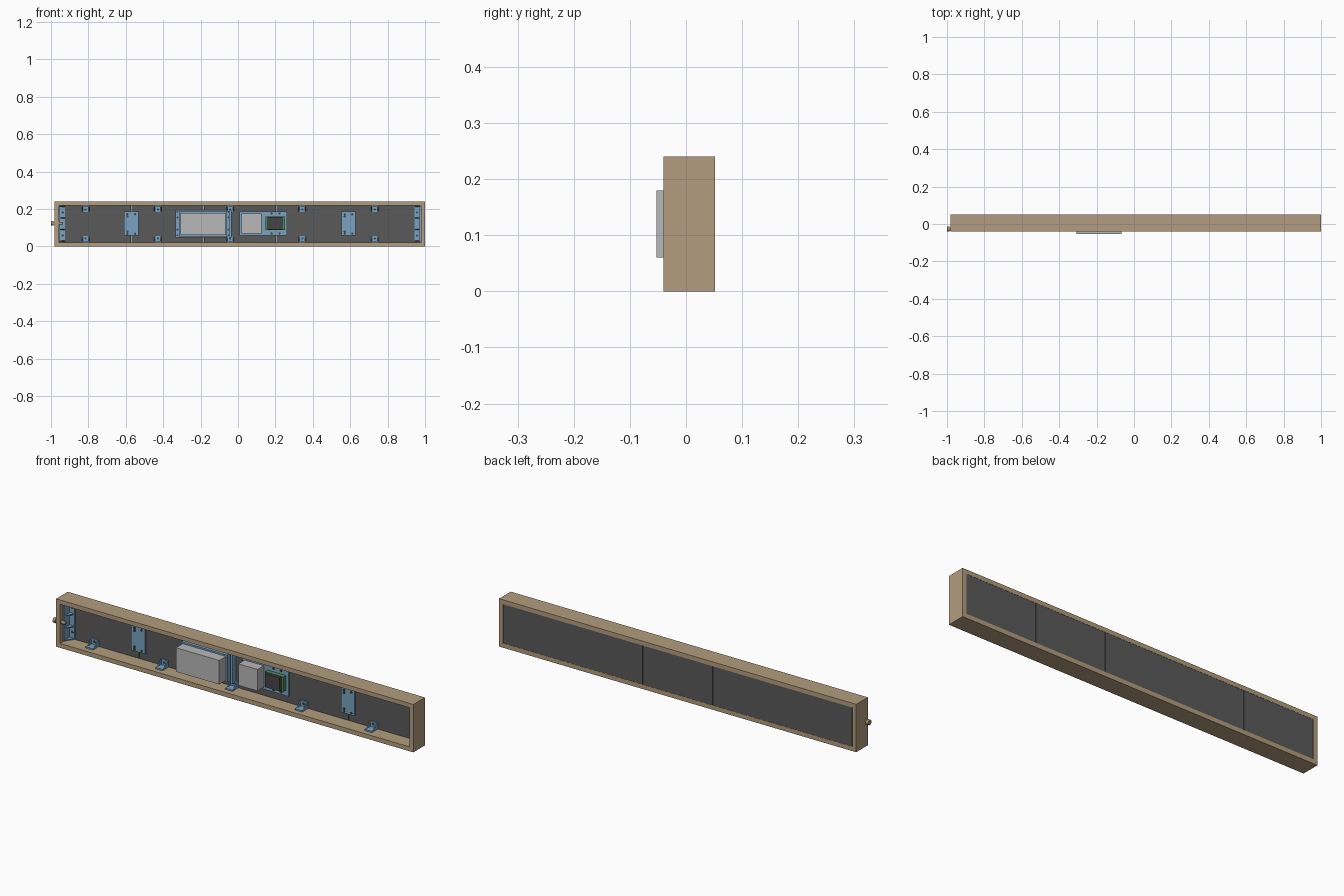
import bpy, bmesh, math
from mathutils import Matrix, Vector

old = bpy.data.objects.get("Cube")
if old:
    bpy.data.objects.remove(old, do_unlink=True)


def material(name, r, g, b):
    m = bpy.data.materials.new(name)
    m.use_nodes = True
    m.diffuse_color = (r, g, b, 1)
    m.node_tree.nodes["Principled BSDF"].inputs["Base Color"].default_value = (r, g, b, 1)
    return m


WOOD = material("wood tan", 0.45, 0.34, 0.21)
PANEL = material("panel charcoal", 0.10, 0.10, 0.10)
BLUE = material("bracket blue", 0.19, 0.36, 0.53)
GREY = material("case grey", 0.48, 0.48, 0.48)
GREEN = material("board green", 0.09, 0.25, 0.10)
DARK = material("chip dark", 0.06, 0.06, 0.06)
BRASS = material("knob brown", 0.40, 0.26, 0.15)


def finish(name, bm, mat):
    bmesh.ops.recalc_face_normals(bm, faces=bm.faces)
    me = bpy.data.meshes.new(name)
    bm.to_mesh(me)
    bm.free()
    me.materials.append(mat)
    ob = bpy.data.objects.new(name, me)
    bpy.context.collection.objects.link(ob)
    return ob


def add_box(bm, x0, x1, y0, y1, z0, z1):
    size = Vector((x1 - x0, y1 - y0, z1 - z0))
    mid = Vector((x0 + x1, y0 + y1, z0 + z1)) / 2
    bmesh.ops.create_cube(bm, size=1, matrix=Matrix.Translation(mid) @ Matrix.Diagonal((*size, 1)))


def boxes(name, mat, *items):
    bm = bmesh.new()
    for it in items:
        add_box(bm, *it)
    return finish(name, bm, mat)


def rods(name, mat, axis, radius, depth, points, sides=16):
    """Cylinders along one axis, centred on the points."""
    bm = bmesh.new()
    turn = Matrix.Rotation(math.pi / 2, 4, 'Y' if axis == 'X' else 'X')
    for p in points:
        bmesh.ops.create_cone(bm, cap_ends=True, segments=sides, radius1=radius, radius2=radius,
                              depth=depth, matrix=Matrix.Translation(p) @ turn)
    return finish(name, bm, mat)


def prism(bm, pts, shift):
    """Extrude a flat polygon along a vector."""
    f = bm.faces.new([bm.verts.new(p) for p in pts])
    new = bmesh.ops.extrude_face_region(bm, geom=[f], use_keep_orig=True)["geom"]
    bmesh.ops.translate(bm, vec=shift, verts=[v for v in new if isinstance(v, bmesh.types.BMVert)])


# Outer dimensions
L, R, F, B, H, T = -0.98, 1.0, -0.04, 0.052, 0.24, 0.022
MID = H / 2
PF = 0.034          # front surface of the display panels

# Wooden frame
boxes("frame_rails", WOOD, (L, R, F, B, 0, T), (L, R, F, B, H - T, H))
boxes("frame_ends", WOOD, (L, L + T, F, B, T, H - T), (R - T, R, F, B, T, H - T))

# Five display panels with narrow seams
pitch = (R - L - 2 * T) / 5
for i in range(5):
    x = L + T + i * pitch
    boxes(f"display_panel_{i + 1}", PANEL,
          (x + 0.001, x + pitch - 0.001, PF, B - 0.001, T, H - T))

# Flat joining plates over two seams
for label, i in (("right", 1), ("left", 4)):
    x = L + T + i * pitch
    boxes(f"joining_plate_{label}", BLUE, (x - 0.038, x + 0.038, 0.024, PF, 0.058, 0.187))
    rods(f"joining_plate_screws_{label}", DARK, 'Y', 0.006, 0.004,
         [(x + sx * 0.02, 0.023, MID + sz) for sx in (-1, 1) for sz in (-0.052, -0.04, 0.04, 0.052)
          if (sx > 0) == (abs(sz) > 0.045) or abs(sz) > 0.045])

# Small angle brackets along the top and bottom rails
for i in range(5):
    x = -0.815 + i * 0.3865
    for label, z, s in (("bottom", T, 1), ("top", H - T, -1)):
        bm = bmesh.new()
        lo, hi = sorted((z, z + s * 0.007))
        add_box(bm, x - 0.02, x + 0.02, -0.014, PF, lo, hi)
        lo, hi = sorted((z, z + s * 0.034))
        add_box(bm, x - 0.02, x + 0.02, PF - 0.008, PF, lo, hi)
        for gx in (x - 0.02, x + 0.015):
            prism(bm, [(gx, PF - 0.008, z + s * 0.007), (gx, PF - 0.008, z + s * 0.03),
                       (gx, 0.004, z + s * 0.007)], (0.005, 0, 0))
        finish(f"rail_bracket_{label}_{i + 1}", bm, BLUE)
        rods(f"rail_bracket_screw_{label}_{i + 1}", DARK, 'Y', 0.006, 0.003,
             [(x, PF - 0.008, z + s * 0.021)])

# Tall ribbed corner brackets at both ends
for label, x, s in (("right", L + T, 1), ("left", R - T, -1)):
    bm = bmesh.new()
    z0, z1 = T + 0.004, H - T - 0.002
    a, b = sorted((x, x + s * 0.007))
    add_box(bm, a, b, -0.018, PF, z0, z1)
    a, b = sorted((x, x + s * 0.034))
    add_box(bm, a, b, PF - 0.008, PF, z0, z1)
    for k in range(4):
        gz = z0 + k * (z1 - z0 - 0.005) / 3
        prism(bm, [(x + s * 0.007, PF - 0.008, gz), (x + s * 0.033, PF - 0.008, gz),
                   (x + s * 0.007, -0.016, gz)], (0, 0, 0.005))
    finish(f"end_bracket_{label}", bm, BLUE)
    rods(f"end_bracket_screws_{label}", DARK, 'Y', 0.006, 0.003,
         [(x + s * 0.021, PF - 0.008, MID + d) for d in (-0.062, 0.062)])

# Power supply in its walled tray
px0, px1, pz0, pz1 = -0.307, -0.067, 0.06, 0.18
w = 0.008
boxes("power_tray", BLUE,
      (-0.334, -0.035, 0.024, PF, 0.048, 0.195),
      (px0 - w, px0, 0, 0.024, pz0 - w, pz1 + w), (px1, px1 + w, 0, 0.024, pz0 - w, pz1 + w),
      (px0, px1, 0, 0.024, pz0 - w, pz0), (px0, px1, 0, 0.024, pz1, pz1 + w),
      (-0.045, -0.035, 0.005, 0.024, 0.048, 0.195))
rods("power_tray_screws", DARK, 'Y', 0.005, 0.004,
     [(x, 0.023, z) for x in (-0.324, -0.052) for z in (0.06, 0.09, 0.155, 0.185)])
boxes("power_supply", GREY, (px0, px1, -0.053, 0.024, pz0, pz1))

# Controller plate carrying a case and a circuit board
boxes("controller_plate", BLUE, (0.008, 0.262, 0.024, PF, 0.058, 0.187))
boxes("controller_case", GREY, (0.02, 0.126, -0.025, 0.024, 0.068, 0.176))
boxes("circuit_board", GREEN, (0.147, 0.25, 0.003, 0.024, 0.087, 0.16))
boxes("circuit_chip", DARK, (0.158, 0.238, -0.01, 0.003, 0.09, 0.157))
rods("controller_plate_screws", DARK, 'Y', 0.006, 0.004,
     [(x, 0.023, z) for x in (0.18, 0.222) for z in (0.07, 0.177)])

# Knob on the end board
rods("knob_shaft", BRASS, 'X', 0.008, 0.06, [(-0.965, -0.027, 0.124)])
knob = rods("knob", BRASS, 'X', 0.013, 0.014, [(-0.993, -0.027, 0.124)], 24)
bpy.context.view_layer.objects.active = knob
knob.select_set(True)
bpy.ops.object.shade_smooth_by_angle()
